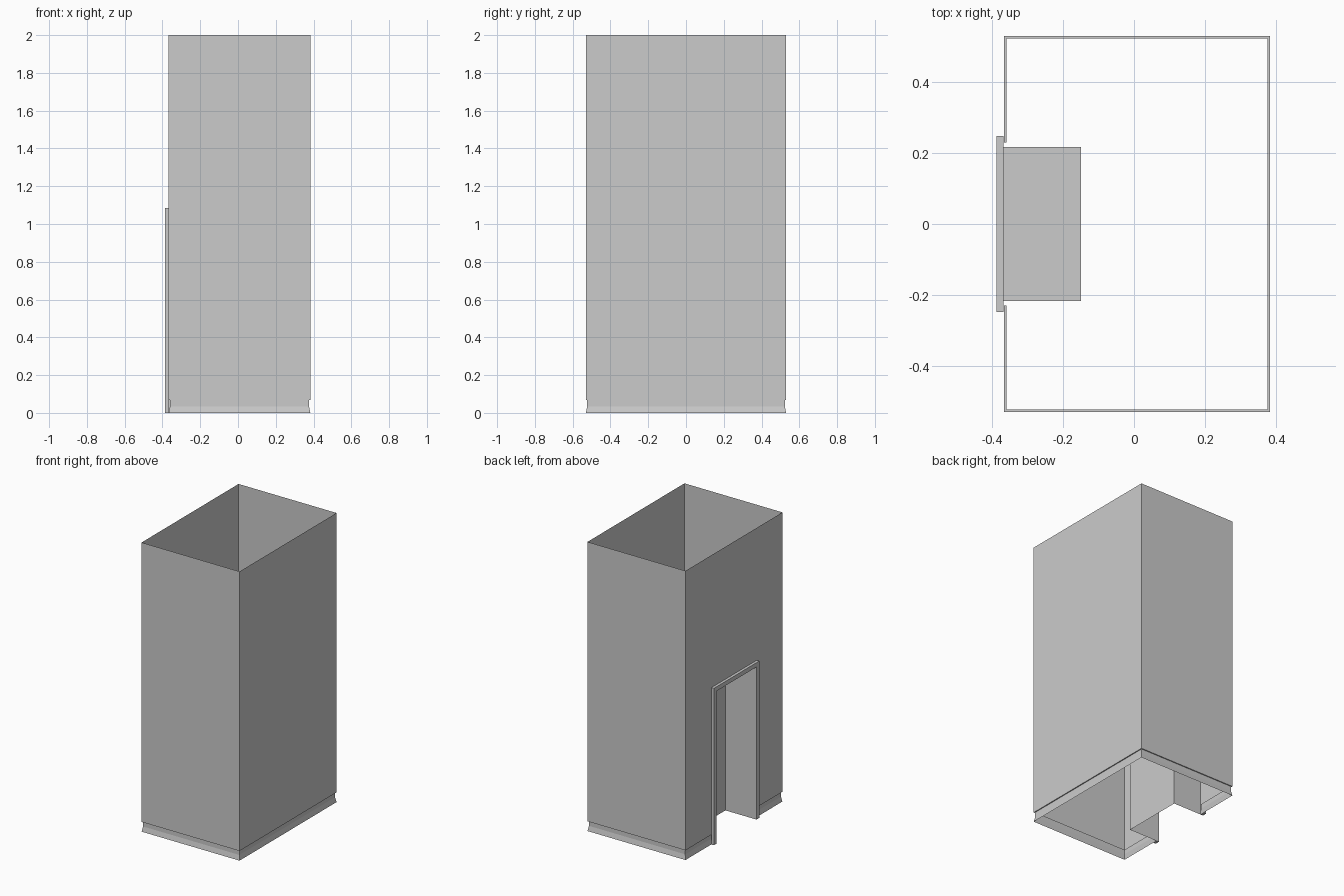
import bpy
import bmesh

cube = bpy.data.objects.get("Cube")
if cube:
    bpy.data.objects.remove(cube, do_unlink=True)

grey = bpy.data.materials.new("light grey")
grey.use_nodes = True
colour = (0.6, 0.6, 0.6, 1)
grey.diffuse_color = colour
grey.node_tree.nodes["Principled BSDF"].inputs["Base Color"].default_value = colour

LEFT, RIGHT, DEPTH = -0.367, 0.383, 0.53
DOOR, DOOR_TOP = 0.23, 1.07


def finish(bm, name):
    bmesh.ops.remove_doubles(bm, verts=bm.verts, dist=0.0005)
    mesh = bpy.data.meshes.new(name)
    bm.to_mesh(mesh)
    bm.free()
    mesh.materials.append(grey)
    obj = bpy.data.objects.new(name, mesh)
    bpy.context.collection.objects.link(obj)
    return obj


def plan(inset, z):
    """Wall line running from one side of the doorway round to the other."""
    l, r, d = LEFT + inset, RIGHT - inset, DEPTH - inset
    pts = [(l, -DOOR), (l, -d), (r, -d), (r, d), (l, d), (l, DOOR)]
    return [(x, y, z) for x, y in pts]


def loft(bm, rows, closed=False):
    """Join successive rows of points with quads."""
    rings = [[bm.verts.new(p) for p in row] for row in rows]
    for low, high in zip(rings, rings[1:]):
        count = len(low) if closed else len(low) - 1
        for i in range(count):
            j = (i + 1) % len(low)
            bm.faces.new((low[i], low[j], high[j], high[i]))


# Flared skirting with a small ledge under the wall
bm = bmesh.new()
loft(bm, [plan(i, z) for i, z in [(0, 0), (0.007, 0.035), (0.007, 0.067), (0, 0.067)]])
finish(bm, "skirting")

# Thin outer walls, open at the top, with a doorway on one side
bm = bmesh.new()
loft(bm, [plan(0, 0.067), plan(0, DOOR_TOP)])
loft(bm, [plan(0, DOOR_TOP), plan(0, 2)], closed=True)
finish(bm, "walls")

# Recess behind the doorway: sides, back and ceiling
INNER, HEAD, BACK, FACE = 0.217, 1.055, -0.15, -0.368
bm = bmesh.new()
recess = [(FACE, INNER), (BACK, INNER), (BACK, -INNER), (FACE, -INNER)]
loft(bm, [[(x, y, z) for x, y in recess] for z in (0, HEAD)])
bm.faces.new([bm.verts.new((x, y, HEAD)) for x, y in recess])
finish(bm, "door_recess")

# Raised frame round the doorway
FRONT, OUTER, TOP = -0.387, 0.248, 1.085


def arch(x, half, top):
    return [(x, -half, 0), (x, -half, top), (x, half, top), (x, half, 0)]


bm = bmesh.new()
loft(bm, [arch(FACE, INNER, HEAD), arch(FRONT, INNER, HEAD),
          arch(FRONT, OUTER, TOP), arch(FACE, OUTER, TOP),
          arch(FACE, INNER, HEAD)])
bmesh.ops.remove_doubles(bm, verts=bm.verts, dist=0.0005)
bmesh.ops.holes_fill(bm, edges=[e for e in bm.edges if e.is_boundary], sides=4)
bmesh.ops.recalc_face_normals(bm, faces=bm.faces)
finish(bm, "door_frame")
